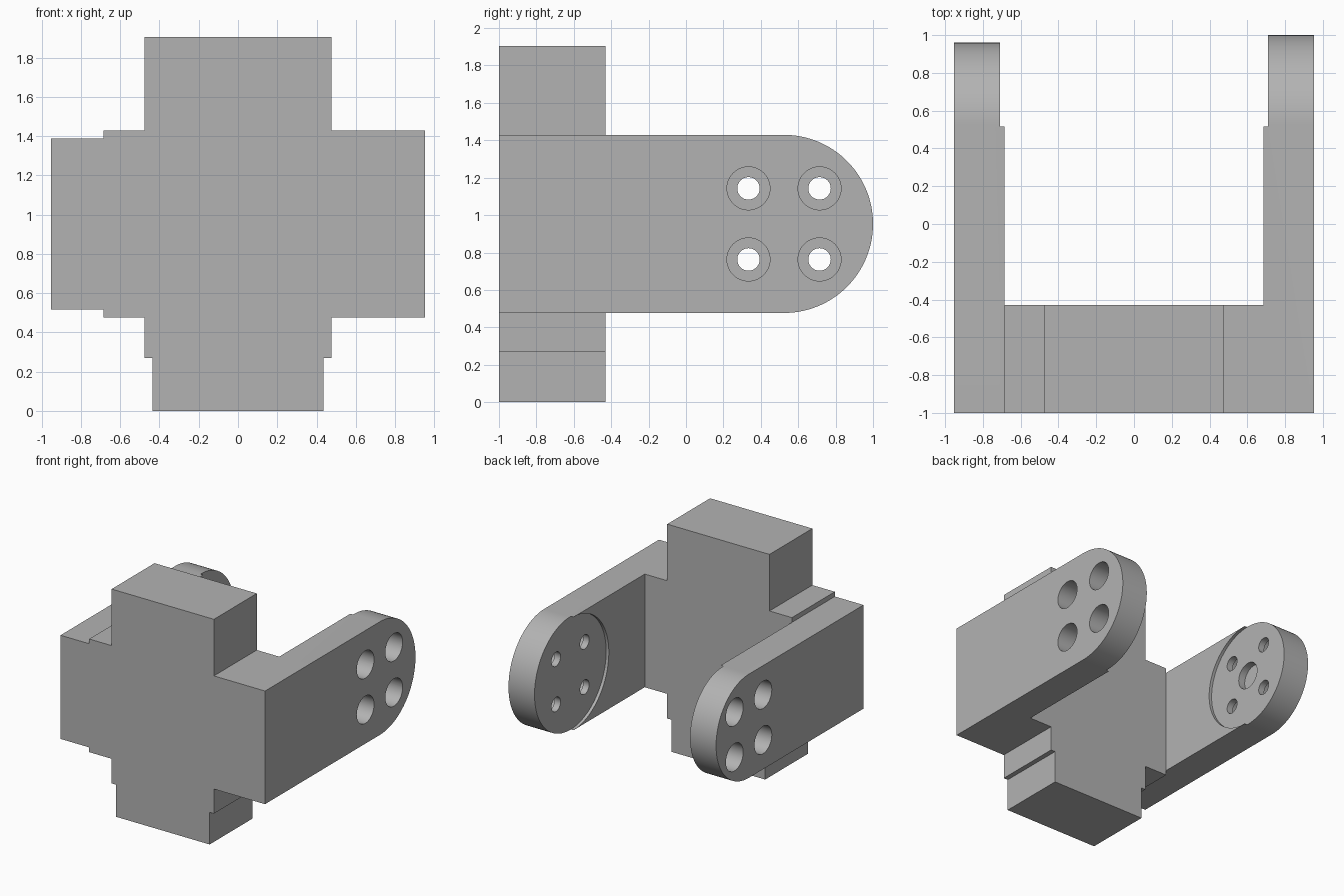
import bpy, bmesh, math
from mathutils import Vector

cube = bpy.data.objects.get("Cube")
if cube:
    bpy.data.objects.remove(cube, do_unlink=True)

grey = bpy.data.materials.new("plain grey")
grey.use_nodes = True
grey.diffuse_color = (0.45, 0.45, 0.45, 1)
grey.node_tree.nodes["Principled BSDF"].inputs["Base Color"].default_value = grey.diffuse_color

FRONT, BACK = -1.0, -0.43          # depth of the cross-shaped body
OUTER, INNER, FLOOR = 0.952, 0.685, 0.71   # arm planes, measured along x
CY, CZ = 0.524, 0.953              # centre of the rounded arm ends
HALF = 0.476


def prism(name, points, offset):
    """Extrude a closed planar outline by a vector."""
    bm = bmesh.new()
    face = bm.faces.new([bm.verts.new(p) for p in points])
    grown = bmesh.ops.extrude_face_region(bm, geom=[face])["geom"]
    moved = [v for v in grown if isinstance(v, bmesh.types.BMVert)]
    bmesh.ops.translate(bm, verts=moved, vec=Vector(offset))
    bmesh.ops.recalc_face_normals(bm, faces=bm.faces)
    mesh = bpy.data.meshes.new(name)
    bm.to_mesh(mesh)
    bm.free()
    mesh.materials.append(grey)
    obj = bpy.data.objects.new(name, mesh)
    bpy.context.collection.objects.link(obj)
    return obj


def arc(x, y, z, radius, start, end, count):
    step = (end - start) / count
    return [(x, y + radius * math.cos(start + i * step),
             z + radius * math.sin(start + i * step)) for i in range(count + 1)]


def disc(name, x0, x1, y, z, radius, count=64):
    return prism(name, arc(x0, y, z, radius, 0, math.tau, count)[:-1], (x1 - x0, 0, 0))


def combine(target, tool, operation):
    """Apply a boolean and discard the tool."""
    tool.hide_render = True
    mod = target.modifiers.new("cut", 'BOOLEAN')
    mod.operation, mod.solver, mod.object = operation, 'EXACT', tool
    bpy.context.view_layer.objects.active = target
    bpy.ops.object.modifier_apply(modifier=mod.name)
    bpy.data.objects.remove(tool, do_unlink=True)


def arm(name, side, half):
    """Round-ended arm with a round inner recess and four counterbored holes."""
    outline = [(side * INNER, FRONT, CZ - half)]
    outline += arc(side * INNER, CY, CZ, half, -math.pi / 2, math.pi / 2, 64)
    outline += [(side * INNER, FRONT, CZ + half)]
    obj = prism(name, outline, (side * (OUTER - INNER), 0, 0))
    combine(obj, disc("recess", side * 0.6, side * FLOOR, CY, CZ, half + 0.0002, 128), 'DIFFERENCE')
    for dy in (-0.19, 0.19):
        for dz in (-0.19, 0.19):
            for radius, start in ((0.06, 0.6), (0.115, 0.765)):
                combine(obj, disc("bore", side * start, side * 1.1, CY + dy, CZ + dz, radius, 48),
                        'DIFFERENCE')
    return obj


# Cross-shaped body with a narrower foot
half_outline = [(0.436, 0), (0.436, 0.27), (HALF, 0.27), (HALF, CZ - HALF),
                (INNER, CZ - HALF), (INNER, CZ + HALF), (HALF, CZ + HALF), (HALF, 1.905)]
outline = half_outline + [(-x, z) for x, z in reversed(half_outline)]
bracket = prism("bracket", [(x, FRONT, z) for x, z in outline], (0, BACK - FRONT, 0))

# Wide left arm, slimmer right arm with a central blind hole
left_arm = arm("left_arm", 1, HALF)
right_arm = arm("right_arm", -1, 0.436)
combine(right_arm, disc("pivot_socket", -0.6, -0.77, CY, CZ, 0.11), 'DIFFERENCE')

# Fuse into one solid and smooth the round walls
combine(bracket, left_arm, 'UNION')
combine(bracket, right_arm, 'UNION')
bpy.ops.object.select_all(action='DESELECT')
bracket.select_set(True)
bpy.context.view_layer.objects.active = bracket
bpy.ops.object.shade_smooth_by_angle(angle=math.radians(30))
